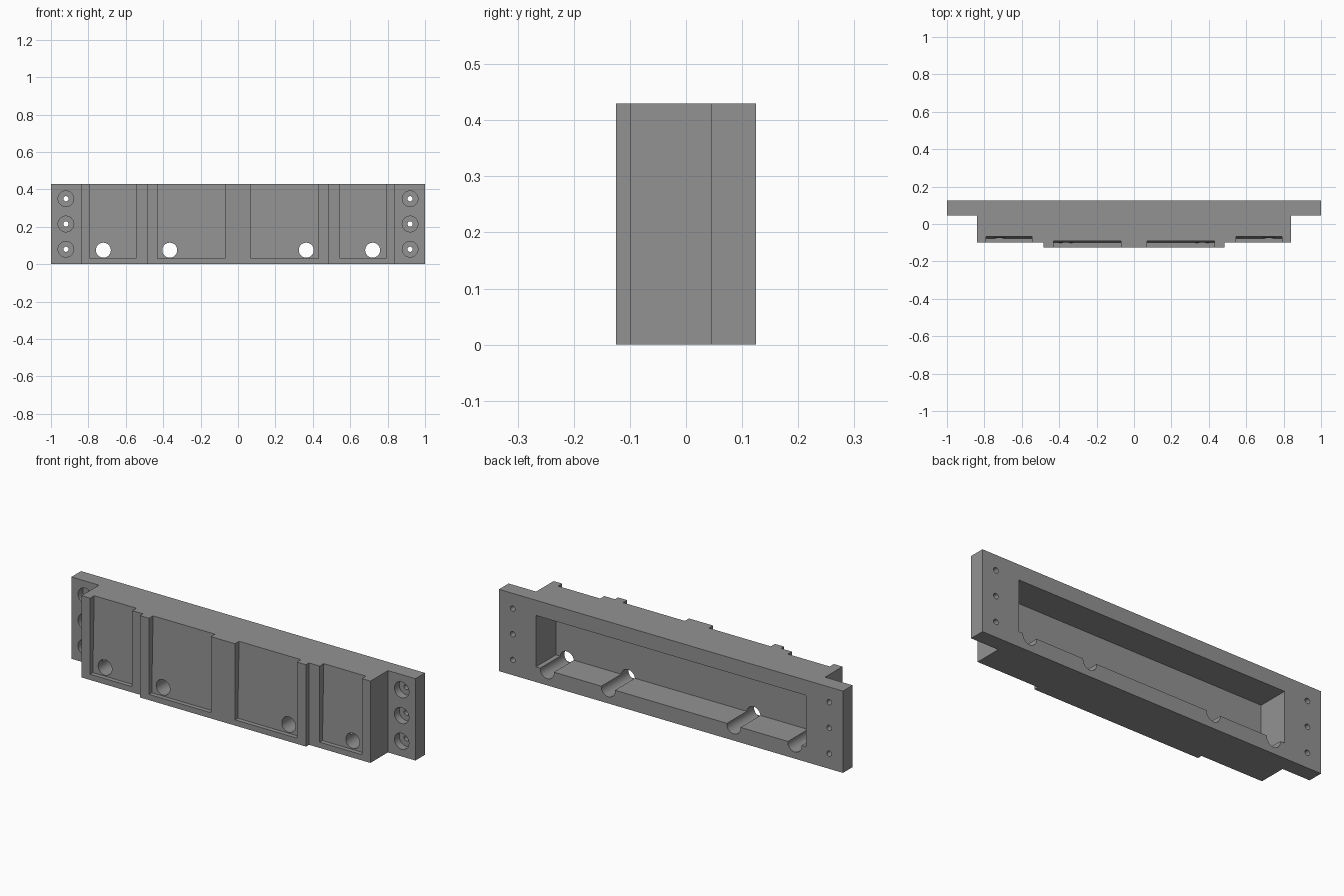
import bpy, bmesh, math
from mathutils import Matrix, Vector

if "Cube" in bpy.data.objects:
    bpy.data.objects.remove(bpy.data.objects["Cube"])

H = 0.43          # full height
BACK = 0.125      # rear plane

grey = bpy.data.materials.new("machined grey")
grey.diffuse_color = (0.29, 0.29, 0.29, 1)
grey.use_nodes = True
grey.node_tree.nodes["Principled BSDF"].inputs["Base Color"].default_value = grey.diffuse_color


def make_object(name, bm):
    bmesh.ops.recalc_face_normals(bm, faces=bm.faces[:])
    mesh = bpy.data.meshes.new(name)
    bm.to_mesh(mesh)
    bm.free()
    ob = bpy.data.objects.new(name, mesh)
    bpy.context.collection.objects.link(ob)
    mesh.materials.append(grey)
    return ob


def prism(name, points, direction):
    """Extrude a closed 3D outline along a direction."""
    bm = bmesh.new()
    face = bm.faces.new([bm.verts.new(p) for p in points])
    ext = bmesh.ops.extrude_face_region(bm, geom=[face])
    verts = [g for g in ext["geom"] if isinstance(g, bmesh.types.BMVert)]
    bmesh.ops.translate(bm, verts=verts, vec=Vector(direction))
    return make_object(name, bm)


def drill(name, x, z, radius, y0, y1, sides=40):
    """Cylinder running front to back."""
    bm = bmesh.new()
    mat = Matrix.Translation((x, (y0 + y1) / 2, z)) @ Matrix.Rotation(math.pi / 2, 4, 'X')
    bmesh.ops.create_cone(bm, cap_ends=True, segments=sides, radius1=radius,
                          radius2=radius, depth=y1 - y0, matrix=mat)
    return make_object(name, bm)


def cut(target, cutter):
    mod = target.modifiers.new("cut", 'BOOLEAN')
    mod.operation = 'DIFFERENCE'
    mod.solver = 'EXACT'
    mod.object = cutter
    bpy.context.view_layer.objects.active = target
    bpy.ops.object.modifier_apply(modifier=mod.name)
    bpy.data.objects.remove(cutter, do_unlink=True)


# Stepped block: plan outline of flange, body and raised centre
half = [(1, BACK), (1, 0.045), (0.84, 0.045), (0.84, -0.1),
        (0.483, -0.1), (0.483, -0.125)]
outline = half + [(-x, y) for x, y in reversed(half)]
block = prism("mounting_block", [(x, y, 0) for x, y in outline], (0, 0, H))

# Rear cavity
cut(block, prism("cavity_cutter",
                 [(-0.785, -0.04, 0.08), (0.785, -0.04, 0.08),
                  (0.785, -0.04, 0.35), (-0.785, -0.04, 0.35)], (0, 0.3, 0)))


# Front pockets, open at the top, with slightly sloping floors
def pocket(x0, x1, y_low, y_high):
    z0, z1 = 0.03, H + 0.05
    slope = (y_high - y_low) / (H - z0)
    y_end = y_low + slope * (z1 - z0)
    return prism("pocket_cutter",
                 [(x0, -0.2, z0), (x0, y_low, z0), (x0, y_end, z1), (x0, -0.2, z1)],
                 (x1 - x0, 0, 0))


for s in (-1, 1):
    cut(block, pocket(s * 0.545, s * 0.79, -0.077, -0.066))
    cut(block, pocket(s * 0.07, s * 0.43, -0.102, -0.091))
    # Large through holes, leaving half-round grooves in the cavity floor
    for x in (0.365, 0.72):
        cut(block, drill("bore_cutter", s * x, 0.075, 0.04, -0.3, 0.3))
    # Counterbored screw holes in the flanges
    for z in (0.08, 0.215, 0.35):
        cut(block, drill("counterbore_cutter", s * 0.92, z, 0.042, -0.05, 0.085))
        cut(block, drill("screw_hole_cutter", s * 0.92, z, 0.014, -0.3, 0.3, 24))

# Smooth bores, crisp edges
bpy.ops.object.select_all(action='DESELECT')
block.select_set(True)
bpy.context.view_layer.objects.active = block
bpy.ops.object.shade_smooth_by_angle(angle=math.radians(30))
